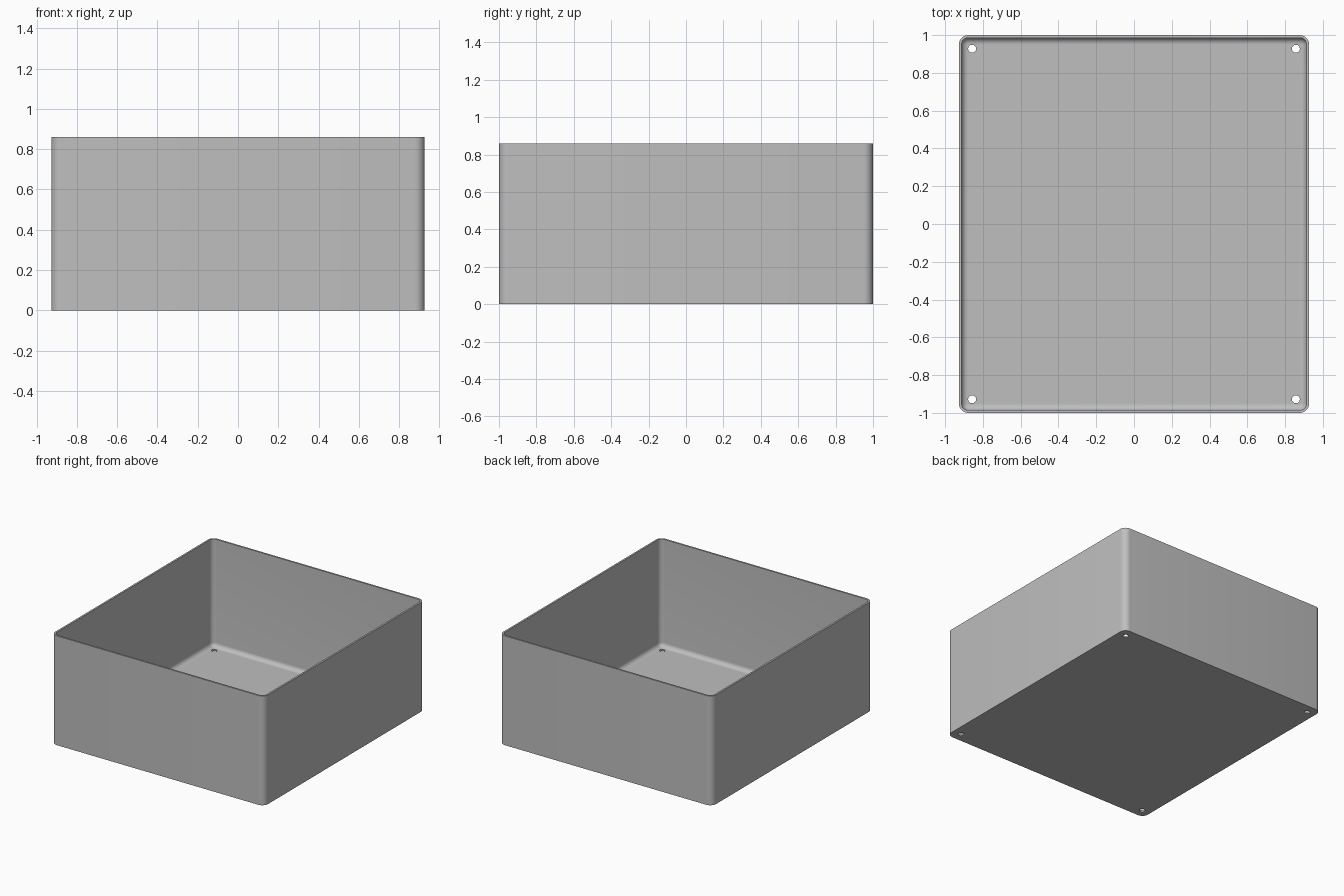
import bpy, bmesh, math

if "Cube" in bpy.data.objects:
    bpy.data.objects.remove(bpy.data.objects["Cube"], do_unlink=True)

HX, HY, HEIGHT = 0.927, 1.0, 0.86
WALL, CORNER, FILLET = 0.014, 0.05, 0.034
HOLE_X, HOLE_Y, HOLE_R = 0.857, 0.928, 0.021
STEPS = 8

grey = bpy.data.materials.new("light grey")
grey.use_nodes = True
colour = (0.52, 0.52, 0.52, 1)
grey.diffuse_color = colour
grey.node_tree.nodes["Principled BSDF"].inputs["Base Color"].default_value = colour


def rounded_ring(bm, inset, z):
    """Ring of vertices around a rounded rectangle, inset from the outside."""
    r = CORNER - inset
    cx, cy = HX - CORNER, HY - CORNER
    ring = []
    for quarter, (sx, sy) in enumerate([(1, 1), (-1, 1), (-1, -1), (1, -1)]):
        for i in range(STEPS + 1):
            a = (quarter + i / STEPS) * math.pi / 2
            ring.append(bm.verts.new((sx * cx + r * math.cos(a),
                                      sy * cy + r * math.sin(a), z)))
    return ring


def link(mesh, name):
    obj = bpy.data.objects.new(name, mesh)
    bpy.context.collection.objects.link(obj)
    return obj


# Open box: outer wall, rim, inner wall, rounded floor edge
bm = bmesh.new()
profile = [(0, 0), (0, HEIGHT), (WALL, HEIGHT)]
for i in range(STEPS + 1):
    a = i / STEPS * math.pi / 2
    profile.append((WALL + FILLET * (1 - math.cos(a)),
                    WALL + FILLET * (1 - math.sin(a))))
rings = [rounded_ring(bm, inset, z) for inset, z in profile]
for low, high in zip(rings, rings[1:]):
    for i in range(len(low)):
        j = (i + 1) % len(low)
        bm.faces.new((low[i], low[j], high[j], high[i]))
bm.faces.new(rings[0][::-1])
bm.faces.new(rings[-1])
bmesh.ops.recalc_face_normals(bm, faces=bm.faces)
mesh = bpy.data.meshes.new("box")
bm.to_mesh(mesh)
bm.free()
mesh.materials.append(grey)
box = link(mesh, "open_box")

# Four screw holes through the floor corners
bm = bmesh.new()
for sx in (-1, 1):
    for sy in (-1, 1):
        made = bmesh.ops.create_cone(bm, cap_ends=True, segments=32, radius1=HOLE_R,
                                     radius2=HOLE_R, depth=0.2)
        bmesh.ops.translate(bm, verts=made["verts"], vec=(sx * HOLE_X, sy * HOLE_Y, 0))
mesh = bpy.data.meshes.new("hole_cutter")
bm.to_mesh(mesh)
bm.free()
mesh.materials.append(grey)
cutter = link(mesh, "hole_cutter")
cutter.hide_render = True

cut = box.modifiers.new("screw_holes", "BOOLEAN")
cut.operation = "DIFFERENCE"
cut.solver = "EXACT"
cut.object = cutter
bpy.ops.object.select_all(action="DESELECT")
bpy.context.view_layer.objects.active = box
box.select_set(True)
bpy.ops.object.modifier_apply(modifier=cut.name)
bpy.data.objects.remove(cutter, do_unlink=True)
bpy.ops.object.shade_smooth_by_angle(angle=math.radians(30))
